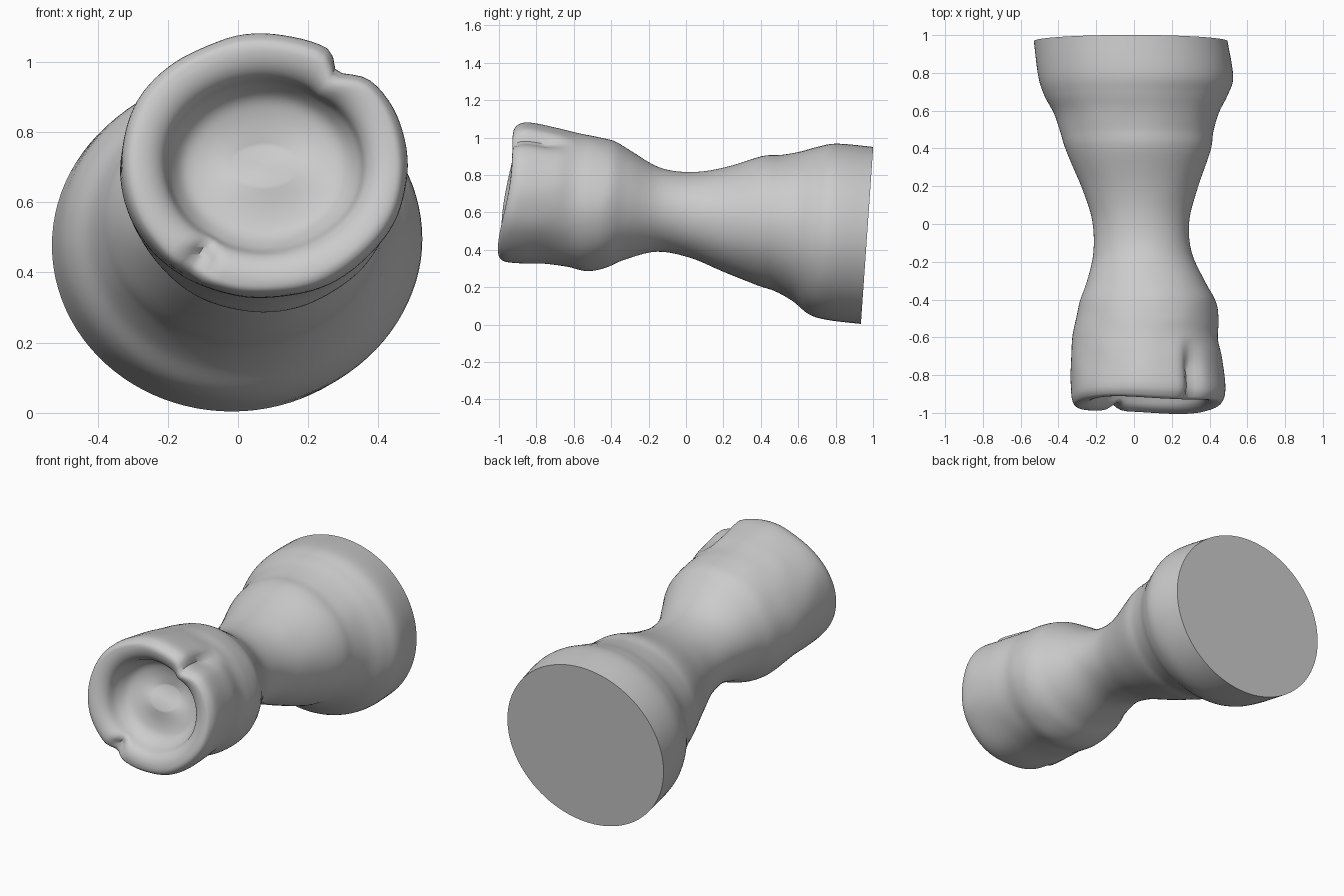
import bpy, bmesh, math
from mathutils import Vector, noise

if "Cube" in bpy.data.objects:
    bpy.data.objects.remove(bpy.data.objects["Cube"])

SEG = 96    # points around each section
STEPS = 5   # loft steps between sections

# Body sections: y, z_top, z_bottom, x_left, x_right
body = [
    (.968, .95, .004, -.53, .495),
    (.78, .968, .025, -.507, .525),
    (.68, .95, .055, -.475, .495),
    (.59, .925, .125, -.425, .45),
    (.49, .908, .18, -.39, .42),
    (.39, .9, .212, -.36, .405),
    (.2, .84, .285, -.28, .34),
    (.02, .815, .358, -.222, .293),
    (-.15, .842, .39, -.215, .305),
    (-.31, .93, .35, -.25, .38),
    (-.41, .985, .305, -.287, .432),
    (-.51, 1.008, .288, -.31, .448),
    (-.61, 1.022, .31, -.326, .445),
    (-.72, 1.048, .326, -.333, .468),
    (-.88, 1.078, .328, -.336, .485),
]
# Rim and cup: inset from the last body section, y
cup = [(.012, -.94), (.04, -.958), (.085, -.95), (.12, -.92),
       (.142, -.86), (.18, -.81), (.24, -.79), (.32, -.785)]
y, zt, zb, xl, xr = body[-1]
rings = body + [(cy, zt - d, zb + d, xl + d, xr - d) for d, cy in cup]
RIM = len(body) + 1   # crest of the rim


def spline(p0, p1, p2, p3, t):
    return [.5 * (2*b + (c-a)*t + (2*a-5*b+4*c-d)*t*t + (3*b-a-3*c+d)*t**3)
            for a, b, c, d in zip(p0, p1, p2, p3)]


def clamp(v):
    return min(1, max(0, v))


def bump(angle, centre, left, right):
    d = (math.degrees(angle) - centre + 180) % 360 - 180
    return math.exp(-(d / (left if d > 0 else right)) ** 2)


def ring_points(row, u):
    yc, zt, zb, xl, xr = row
    tilt = .034 * max(0, yc) + .045 * clamp((-yc - .1) / .7)
    cx, rx, cz, rz = (xl + xr) / 2, (xr - xl) / 2, (zt + zb) / 2, (zt - zb) / 2
    pts = []
    for i in range(SEG):
        a = 2 * math.pi * i / SEG
        c, s = math.cos(a), math.sin(a)
        y, k = yc + tilt * s, 1
        # groove along the upper right of the cup
        groove = clamp((-.6 - y) / .15) * clamp((RIM + 3 - u) / 3)
        k -= .12 * groove * bump(a, 55, 5, 9)
        # notch through the lower left of the rim
        notch = clamp(1 - abs(u - RIM - .5) / 3) * bump(a, 238, 6, 6)
        k -= .07 * notch
        y += .05 * notch
        # slightly wavy rim
        y += .01 * math.sin(3 * a + 1) * clamp(1 - abs(u - RIM) / 4)
        # gentle hand-shaped unevenness, fading out at the flat end
        n = noise.noise(Vector((cx + rx * c, y, cz + rz * s)) * 6)
        k += .016 * n * clamp(u / 4) * (1 if u > 10 else .5)
        pts.append((cx + rx * c * k, y, cz + rz * s * k))
    return pts


# Loft the body through the sections and down into the recessed cup
bm = bmesh.new()
loops = []
last = len(rings) - 1
for q in range(last * STEPS + 1):
    j = min(q // STEPS, last - 1)
    t = q / STEPS - j
    p = [rings[min(max(j + d, 0), last)] for d in (-1, 0, 1, 2)]
    loops.append([bm.verts.new(v) for v in ring_points(spline(*p, t), j + t)])
for a, b in zip(loops, loops[1:]):
    for i in range(SEG):
        n = (i + 1) % SEG
        bm.faces.new((a[i], a[n], b[n], b[i]))

# Flat end and cup floor
bm.faces.new(loops[0])
centre = bm.verts.new(sum((v.co for v in loops[-1]), Vector()) / SEG)
for i in range(SEG):
    bm.faces.new((loops[-1][i], loops[-1][(i + 1) % SEG], centre))
bmesh.ops.recalc_face_normals(bm, faces=bm.faces)

mesh = bpy.data.meshes.new("waisted_handle")
bm.to_mesh(mesh)
bm.free()
handle = bpy.data.objects.new("waisted_handle", mesh)
bpy.context.collection.objects.link(handle)
bpy.context.view_layer.objects.active = handle
handle.select_set(True)
bpy.ops.object.shade_smooth_by_angle(angle=math.radians(45))
